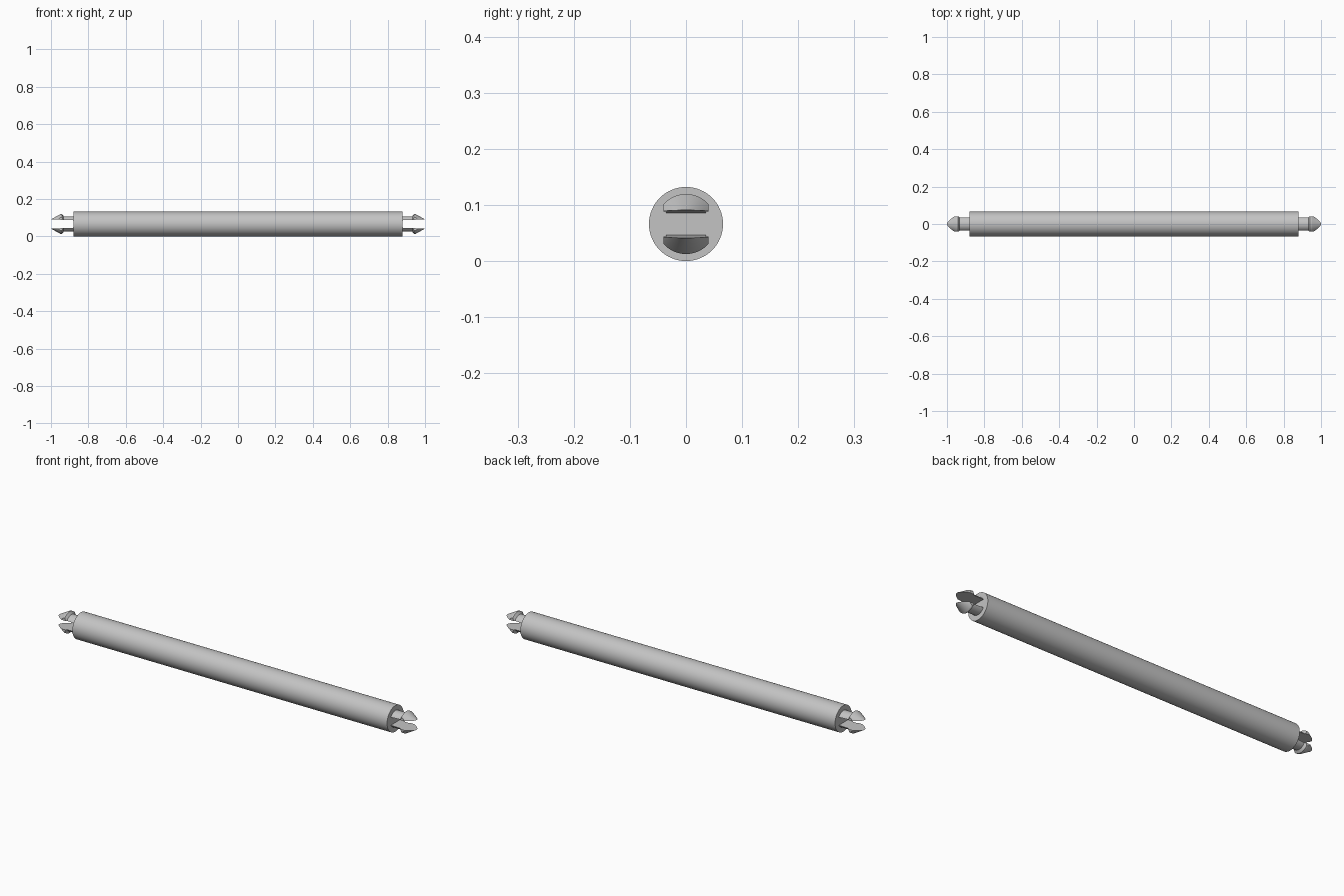
import bpy, bmesh, math
from mathutils import Vector, Matrix

cube = bpy.data.objects.get("Cube")
if cube:
    bpy.data.objects.remove(cube, do_unlink=True)

RADIUS = 0.066
HALF_LENGTH = 0.88

grey = bpy.data.materials.new("light_grey_plastic")
grey.use_nodes = True
colour = (0.55, 0.55, 0.55, 1)
grey.diffuse_color = colour
grey.node_tree.nodes["Principled BSDF"].inputs["Base Color"].default_value = colour


def finish(name, bm):
    bmesh.ops.recalc_face_normals(bm, faces=bm.faces[:])
    mesh = bpy.data.meshes.new(name)
    bm.to_mesh(mesh)
    bm.free()
    mesh.materials.append(grey)
    obj = bpy.data.objects.new(name, mesh)
    obj.location.z = RADIUS
    bpy.context.collection.objects.link(obj)
    bpy.ops.object.select_all(action='DESELECT')
    bpy.context.view_layer.objects.active = obj
    obj.select_set(True)
    bpy.ops.object.shade_smooth_by_angle(angle=math.radians(25))
    return obj


def lathe(bm, profile, steps=64):
    """Revolve (x, radius) points about the x axis."""
    verts = [bm.verts.new((x, 0, r)) for x, r in profile]
    edges = [bm.edges.new(pair) for pair in zip(verts, verts[1:])]
    bmesh.ops.spin(bm, geom=verts + edges, cent=(0, 0, 0), axis=(1, 0, 0),
                   angle=math.tau, steps=steps)
    bmesh.ops.remove_doubles(bm, verts=bm.verts[:], dist=1e-5)


def trim(bm, point, outward):
    """Cut away everything on the outward side and cap the cut."""
    geom = bm.verts[:] + bm.edges[:] + bm.faces[:]
    cut = bmesh.ops.bisect_plane(bm, geom=geom, dist=1e-6, plane_co=point,
                                 plane_no=outward, clear_outer=True)
    edges = [e for e in cut["geom_cut"] if isinstance(e, bmesh.types.BMEdge) and e.is_boundary]
    bmesh.ops.holes_fill(bm, edges=edges, sides=0)


# Main rod
bm = bmesh.new()
lathe(bm, [(-HALF_LENGTH, 0), (-HALF_LENGTH, RADIUS), (HALF_LENGTH, RADIUS), (HALF_LENGTH, 0)])
finish("rod", bm)

# Barbed snap prongs: a stem and cone head, split by a slot and flattened at the sides
PRONG = [(0.86, 0), (0.86, 0.041), (0.932, 0.041), (0.941, 0.0535),
         (0.948, 0.0535), (1.0, 0.0245), (1.005, 0)]
for side, end in ((1, "left"), (-1, "right")):
    for up, level in ((1, "upper"), (-1, "lower")):
        bm = bmesh.new()
        lathe(bm, PRONG)
        trim(bm, Vector((0.88, 0, 0.020)), Vector((0.04, 0, -1)).normalized())
        for y in (-1, 1):
            trim(bm, Vector((0, 0.04 * y, 0)), Vector((0, y, 0)))
        bmesh.ops.transform(bm, matrix=Matrix.Diagonal((side, 1, up, 1)), verts=bm.verts[:])
        finish(f"{end}_{level}_prong", bm)
